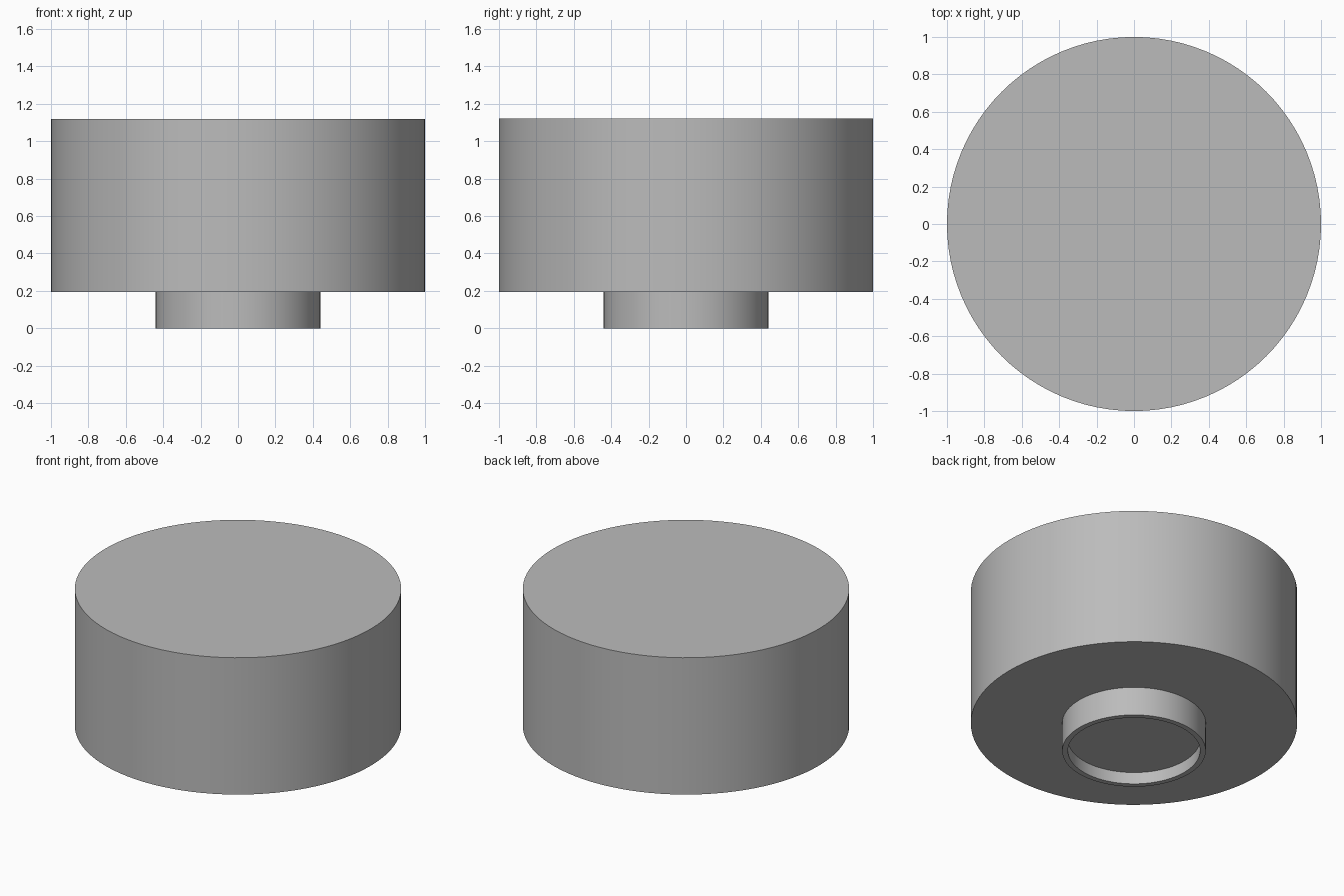
import bpy
import bmesh
import math

SIDES = 96

cube = bpy.data.objects.get("Cube")
if cube:
    bpy.data.objects.remove(cube, do_unlink=True)

grey = bpy.data.materials.new("plain grey")
grey.use_nodes = True
colour = (0.5, 0.5, 0.5, 1)
grey.diffuse_color = colour
grey.node_tree.nodes["Principled BSDF"].inputs["Base Color"].default_value = colour


def turned_part(name, profile):
    """Spin a (radius, height) profile that starts and ends on the z axis."""
    bm = bmesh.new()
    verts = [bm.verts.new((r, 0, z)) for r, z in profile]
    edges = [bm.edges.new(pair) for pair in zip(verts, verts[1:])]
    bmesh.ops.spin(bm, geom=verts + edges, cent=(0, 0, 0), axis=(0, 0, 1),
                   angle=math.tau, steps=SIDES, use_duplicate=False)
    bmesh.ops.remove_doubles(bm, verts=bm.verts, dist=0.0001)
    bmesh.ops.recalc_face_normals(bm, faces=bm.faces)
    mesh = bpy.data.meshes.new(name)
    bm.to_mesh(mesh)
    bm.free()
    mesh.materials.append(grey)
    obj = bpy.data.objects.new(name, mesh)
    bpy.context.collection.objects.link(obj)
    bpy.ops.object.select_all(action="DESELECT")
    obj.select_set(True)
    bpy.context.view_layer.objects.active = obj
    bpy.ops.object.shade_smooth_by_angle(angle=math.radians(30))
    return obj


# Wide drum with a narrow hollow-ended foot, turned as one solid
BODY_R, FOOT_R, RECESS_R = 1.0, 0.44, 0.405
TOP, SHOULDER, RECESS = 1.12, 0.195, 0.08
turned_part("drum_with_recessed_foot", [
    (0, TOP), (BODY_R, TOP), (BODY_R, SHOULDER), (FOOT_R, SHOULDER),
    (FOOT_R, 0), (RECESS_R, 0), (RECESS_R, RECESS), (0, RECESS),
])
